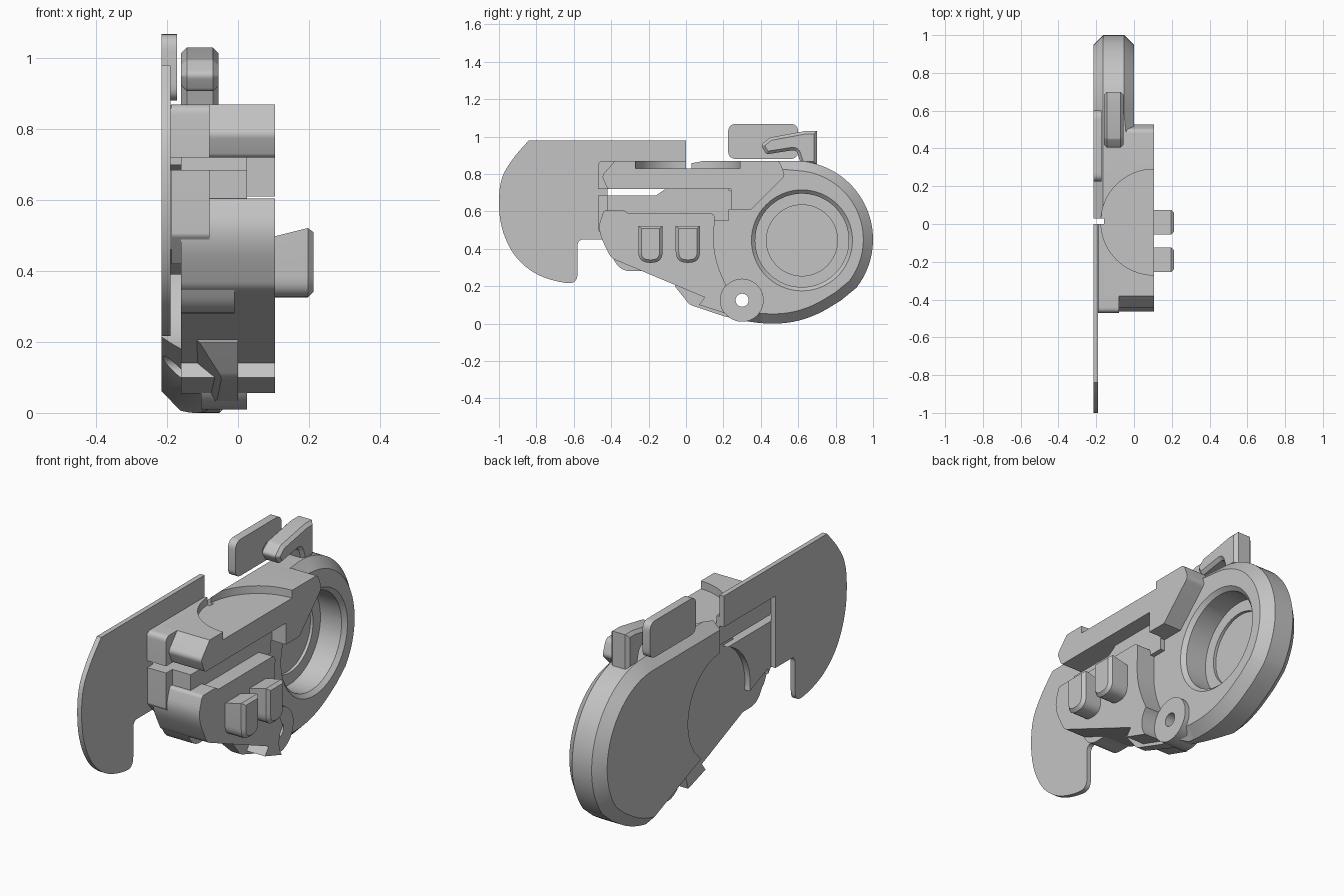
import bpy, bmesh, math
from mathutils import Vector, Matrix

if "Cube" in bpy.data.objects:
    bpy.data.objects.remove(bpy.data.objects["Cube"], do_unlink=True)

grey = bpy.data.materials.new("plain grey")
grey.use_nodes = True
grey.diffuse_color = (0.55, 0.55, 0.55, 1)
grey.node_tree.nodes["Principled BSDF"].inputs["Base Color"].default_value = (0.55, 0.55, 0.55, 1)
FULL = 9  # corner radius that rounds a corner as far as its edges allow


def finish(name, bm):
    bmesh.ops.recalc_face_normals(bm, faces=bm.faces)
    mesh = bpy.data.meshes.new(name)
    bm.to_mesh(mesh)
    bm.free()
    mesh.materials.append(grey)
    ob = bpy.data.objects.new(name, mesh)
    bpy.context.collection.objects.link(ob)
    return ob


def fillet(points, steps=6):
    """Round each (y, z, radius) corner of a closed outline."""
    out = []
    for i, p in enumerate(points):
        c = Vector(p[:2])
        r = p[2] if len(p) > 2 else 0
        if not r:
            out.append(c)
            continue
        a = Vector(points[i - 1][:2]) - c
        b = Vector(points[(i + 1) % len(points)][:2]) - c
        t = r / math.tan(a.angle(b) / 2)
        s = c + a.normalized() * min(t, a.length * 0.49)
        e = c + b.normalized() * min(t, b.length * 0.49)
        for k in range(steps + 1):
            u = k / steps
            out.append(s * (1 - u) ** 2 + c * 2 * u * (1 - u) + e * u * u)
    return out


def arc(y, z, r, start, end, steps):
    angles = [math.radians(start + (end - start) * k / steps) for k in range(steps + 1)]
    return [(y + r * math.cos(a), z + r * math.sin(a)) for a in angles]


def prism(name, points, x0, x1, chamfer=0, where=lambda co, x: True, clamp=True):
    """Extrude a side outline across x and chamfer chosen rim edges."""
    bm = bmesh.new()
    face = bm.faces.new([bm.verts.new((x0, p.x, p.y)) for p in fillet(points)])
    res = bmesh.ops.extrude_face_region(bm, geom=[face])
    for v in res["geom"]:
        if isinstance(v, bmesh.types.BMVert):
            v.co.x = x1
    bmesh.ops.recalc_face_normals(bm, faces=bm.faces)
    if chamfer:
        rim = [e for e in bm.edges if abs(e.verts[0].co.x - e.verts[1].co.x) < 1e-5
               and where((e.verts[0].co + e.verts[1].co) / 2, e.verts[0].co.x)]
        bmesh.ops.bevel(bm, geom=rim, offset=chamfer, segments=1, affect="EDGES", clamp_overlap=clamp)
    return finish(name, bm)


def cylinder(name, center, r1, r2, depth, axis):
    bm = bmesh.new()
    turn = Matrix.Rotation(math.pi / 2, 4, "Y") if axis == "X" else Matrix()
    bmesh.ops.create_cone(bm, cap_ends=True, segments=64, radius1=r1, radius2=r2, depth=depth,
                          matrix=Matrix.Translation(center) @ turn)
    return finish(name, bm)


def slice_off(ob, point, normal):
    """Remove everything in front of a plane and close the opening."""
    bm = bmesh.new()
    bm.from_mesh(ob.data)
    res = bmesh.ops.bisect_plane(bm, geom=bm.verts[:] + bm.edges[:] + bm.faces[:],
                                 plane_co=point, plane_no=normal, clear_outer=True)
    edges = [g for g in res["geom_cut"] if isinstance(g, bmesh.types.BMEdge)]
    bmesh.ops.holes_fill(bm, edges=edges, sides=0)
    bmesh.ops.recalc_face_normals(bm, faces=bm.faces)
    bm.to_mesh(ob.data)
    bm.free()


def cut(ob, *cutters):
    for c in cutters:
        m = ob.modifiers.new("cut", "BOOLEAN")
        m.operation, m.solver, m.object = "DIFFERENCE", "EXACT", c
        bpy.context.view_layer.objects.active = ob
        bpy.ops.object.modifier_apply(modifier=m.name)


# Thin front blade with hooked lower tip
prism("blade_plate", [
    (0, 0.98), (-0.84, 0.98), (-0.93, 0.88, FULL), (-1, 0.76, FULL), (-1, 0.54, FULL),
    (-0.93, 0.37, FULL), (-0.82, 0.27, FULL), (-0.7, 0.225, FULL), (-0.58, 0.21, 0.05),
    (-0.58, 0.45, 0.035), (-0.42, 0.45), (-0.42, 0.82), (0, 0.82)], -0.215, -0.19)

# Rounded rear hull, sliced away along its lower back edge
hull = prism("rear_hull", [(0.03, 0.87)] + arc(0.58, 0.45, 0.42, 90, -38, 32) + [
    (0.83, 0.125), (0.7, 0.045, FULL), (0.55, 0, FULL), (0.38, 0, FULL),
    (0.2, 0.04), (0.02, 0.1, 0.06), (-0.06, 0.2), (0.03, 0.3)], -0.215, 0, 0.052,
    lambda co, x: co.y > 0.05 and (x < -0.1 or co.y > 0.35), clamp=False)
slice_off(hull, (-0.215, 0.5, 0.085), (-0.152, -0.058, -0.143))

# Upper slab, with the chamfered strip on its back
slab = prism("upper_slab", [
    (-0.38, 0.87), (-0.45, 0.79, 0.03), (-0.42, 0.72, 0.02), (0.24, 0.72), (0.24, 0.61),
    (0.35, 0.61), (0.53, 0.79, 0.03), (0.5, 0.87, 0.03)], -0.16, 0.105)
strip = prism("upper_strip", [(-0.47, 0.87, 0.03), (-0.47, 0.72), (0, 0.72), (0, 0.87)],
              -0.19, -0.08, 0.028, lambda co, x: co.z > 0.86 and x < -0.1)

# Lower grip block and the rails behind it
grip = prism("grip_block", [
    (-0.44, 0.605, 0.02), (-0.475, 0.5, FULL), (-0.4, 0.35, 0.06), (0.1, 0.14), (0.07, 0.1),
    (0.21, 0.055), (0.24, 0.15), (0.17, 0.3, FULL), (0.145, 0.42, FULL), (0.155, 0.59, 0.03),
    (-0.31, 0.59), (-0.33, 0.605)], -0.16, 0.105)
prism("inner_rail", [
    (-0.42, 0.55), (0.23, 0.55), (0.23, 0.72), (-0.11, 0.72), (-0.16, 0.685), (-0.42, 0.685)],
    -0.16, 0.025)
prism("rail_stop", [(0.2, 0.61), (0.28, 0.61), (0.28, 0.7, 0.02), (0.2, 0.72)], -0.1, 0.025)
prism("lower_lug", [(-0.47, 0.685), (-0.47, 0.5, 0.02), (-0.4, 0.42), (-0.4, 0.685)], -0.187, -0.08)
prism("belly", [(-0.42, 0.4), (-0.35, 0.28, 0.1), (-0.22, 0.28), (0.05, 0.16), (0.05, 0.4)],
      -0.16, -0.01)
panel = prism("back_panel", [(-0.42, 0.46), (-0.42, 0.685), (0, 0.685), (0, 0.29)], -0.19, -0.155)

# Pivot eye
eye = cylinder("pivot_eye", (-0.04, 0.3, 0.125), 0.115, 0.115, 0.13, "X")

# Thumb recess, round socket, pivot hole and hollow in the back
thumb = cylinder("thumb_cutter", (0.105, 0.01, 0.93), 0.28, 0.28, 0.2, "Z")
socket = cylinder("socket_cutter", (-0.04, 0.62, 0.445), 0.25, 0.25, 0.2, "X")
rim = cylinder("rim_cutter", (0, 0.62, 0.445), 0.25, 0.29, 0.04, "X")
floor = cylinder("floor_cutter", (-0.08, 0.62, 0.445), 0.19, 0.19, 0.15, "X")
hollow = cylinder("hollow_cutter", (-0.21, 0.02, 0.43), 0.27, 0.27, 0.1, "X")
eye_hole = cylinder("eye_hole_cutter", (0, 0.3, 0.125), 0.035, 0.035, 0.8, "X")
eye_room = cylinder("eye_room_cutter", (0.125, 0.3, 0.125), 0.116, 0.116, 0.2, "X")
cut(slab, thumb)
cut(strip, thumb)
cut(panel, hollow)
cut(eye, eye_hole)
cut(grip, eye_room)
cut(hull, thumb, socket, rim, floor, hollow, eye_hole)
for c in (thumb, socket, rim, floor, hollow, eye_hole, eye_room):
    bpy.data.objects.remove(c, do_unlink=True)

# Pair of U-shaped buttons with flared tops
for i, y in enumerate((-0.19, 0.01)):
    b = prism(f"button_{i + 1}", [(y - 0.065, 0.525), (y - 0.065, 0.325, 0.06),
                                  (y + 0.065, 0.325, 0.06), (y + 0.065, 0.525)],
              0.09, 0.213, 0.016, lambda co, x: x > 0.15)
    for v in b.data.vertices:
        if v.co.z > 0.48:
            v.co.z -= (0.213 - v.co.x) * 0.25

# Sight plate and bent lever on top
prism("sight_plate", [(0.225, 1.068, 0.045), (0.225, 0.88, 0.045),
                      (0.6, 0.88, 0.045), (0.6, 1.068, 0.045)], -0.215, -0.172)
prism("bent_lever", [
    (0.7, 1.03), (0.64, 1.03), (0.45, 0.995, 0.02), (0.4, 0.955, 0.02), (0.43, 0.905, 0.02),
    (0.59, 0.93, 0.03), (0.615, 0.85), (0.7, 0.85)], -0.16, -0.055, 0.028)

# Smooth curved walls, crisp edges
for ob in bpy.context.collection.objects:
    if ob.type == "MESH" and grey.name in ob.data.materials:
        bpy.ops.object.select_all(action="DESELECT")
        ob.select_set(True)
        bpy.context.view_layer.objects.active = ob
        bpy.ops.object.shade_smooth_by_angle(angle=math.radians(30))
